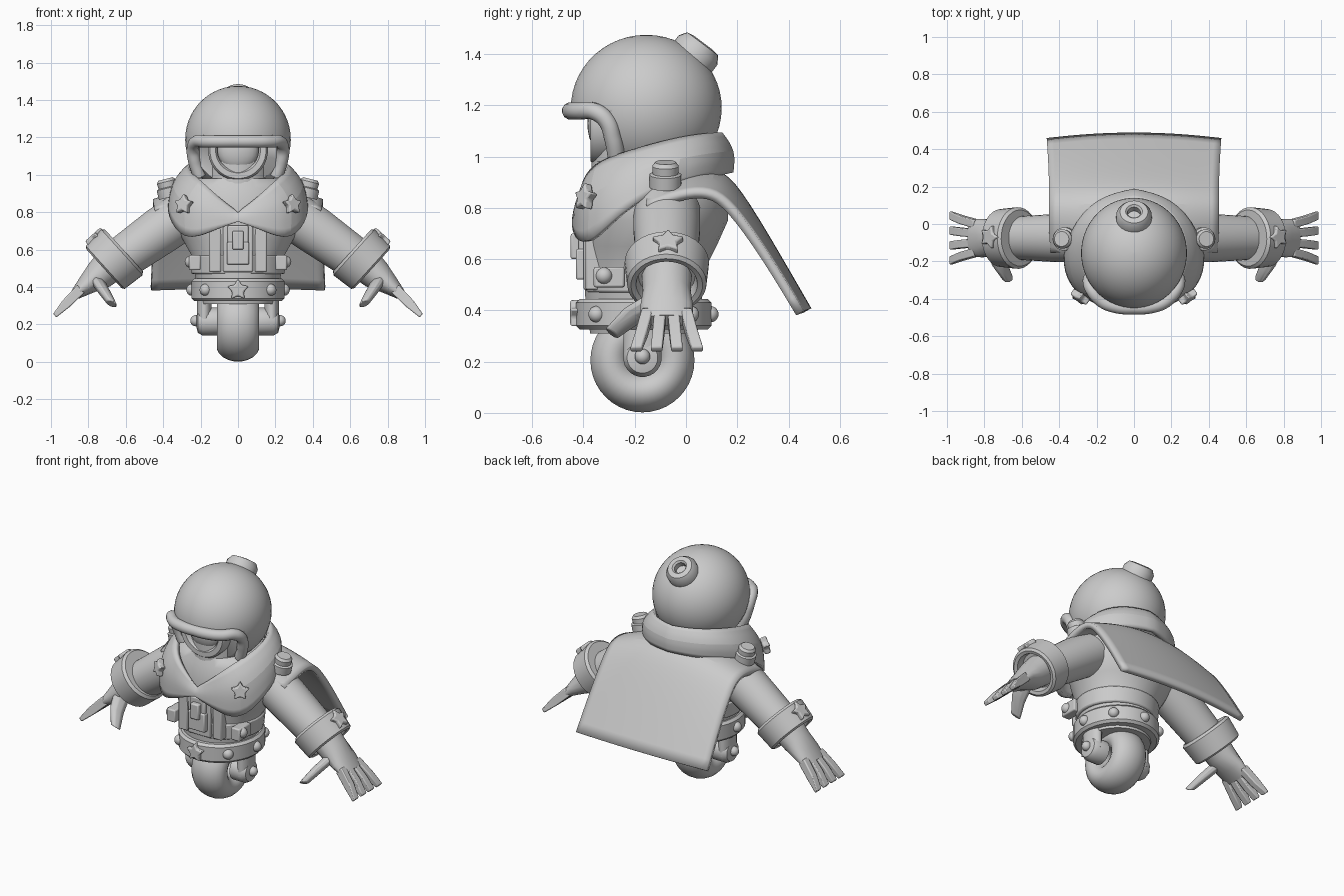
import bpy, bmesh, math
from mathutils import Vector as V

if "Cube" in bpy.data.objects:
    bpy.data.objects.remove(bpy.data.objects["Cube"])

grey = bpy.data.materials.new("plain grey")
grey.use_nodes = True
grey.diffuse_color = (0.6, 0.6, 0.6, 1)
grey.node_tree.nodes["Principled BSDF"].inputs["Base Color"].default_value = (0.6, 0.6, 0.6, 1)
X, Y, Z = V((1, 0, 0)), V((0, 1, 0)), V((0, 0, 1))


def modify(ob, kind, **settings):
    m = ob.modifiers.new(kind.lower(), kind)
    for key, value in settings.items():
        setattr(m, key, value)
    return m


def make(name, bm, bevel=0, angle=40):
    bmesh.ops.recalc_face_normals(bm, faces=bm.faces)
    me = bpy.data.meshes.new(name)
    bm.to_mesh(me)
    bm.free()
    me.materials.append(grey)
    ob = bpy.data.objects.new(name, me)
    bpy.context.collection.objects.link(ob)
    if bevel:
        modify(ob, 'BEVEL', width=bevel, segments=2, limit_method='ANGLE')
    bpy.ops.object.select_all(action='DESELECT')
    ob.select_set(True)
    bpy.context.view_layer.objects.active = ob
    bpy.ops.object.shade_smooth_by_angle(angle=math.radians(angle))
    return ob


def loft(name, rings, n=32, bevel=0, closed=False, angle=40):
    """Skin elliptical rings, each given as centre, half axis, half axis."""
    bm = bmesh.new()
    loops = []
    for c, a, b in rings:
        ts = [2 * math.pi * (i + 0.5) / n for i in range(n)]
        loops.append([bm.verts.new(V(c) + a * math.cos(t) + b * math.sin(t)) for t in ts])
    pairs = list(zip(loops, loops[1:]))
    if closed:
        pairs.append((loops[-1], loops[0]))
    for p, q in pairs:
        for i in range(n):
            bm.faces.new((p[i], p[(i + 1) % n], q[(i + 1) % n], q[i]))
    if not closed:
        bm.faces.new(loops[0])
        bm.faces.new(loops[-1])
    return make(name, bm, bevel, angle)


def upright(name, rows, **kw):
    return loft(name, [((0, y, z), X * rx, Y * ry) for z, y, rx, ry in rows], **kw)


def lathe(name, loc, axis, profile, n=24, **kw):
    """Turn (radius, height) pairs about an axis."""
    axis = V(axis).normalized()
    a = axis.orthogonal().normalized()
    b = axis.cross(a)
    return loft(name, [(V(loc) + axis * h, a * r, b * r) for r, h in profile], n, **kw)


def ball(name, loc, r, scale=(1, 1, 1), seg=24):
    bm = bmesh.new()
    bmesh.ops.create_uvsphere(bm, u_segments=seg, v_segments=seg // 2, radius=r)
    bmesh.ops.scale(bm, vec=scale, verts=bm.verts)
    bmesh.ops.translate(bm, vec=loc, verts=bm.verts)
    return make(name, bm, angle=60)


def box(name, lo, hi, bevel=0.008):
    bm = bmesh.new()
    bmesh.ops.create_cube(bm, size=1)
    lo, hi = V(lo), V(hi)
    bmesh.ops.scale(bm, vec=hi - lo, verts=bm.verts)
    bmesh.ops.translate(bm, vec=(lo + hi) / 2, verts=bm.verts)
    return make(name, bm, bevel)


def star(name, loc, normal, r):
    bm = bmesh.new()
    q = V(normal).to_track_quat('Z', 'Y')
    rim = []
    for h in (-0.02, 0.02):
        rim.append([bm.verts.new(V(loc) + q @ V((k * math.sin(t), k * math.cos(t), h)))
                    for i in range(10)
                    for t, k in [(i * math.pi / 5, r if i % 2 == 0 else r * 0.55)]])
    for i in range(10):
        j = (i + 1) % 10
        bm.faces.new((rim[0][i], rim[0][j], rim[1][j], rim[1][i]))
    bm.faces.new(rim[0])
    bm.faces.new(rim[1])
    return make(name, bm, 0.008)


def sheet(name, rows, thick, mirror=False):
    bm = bmesh.new()
    g = [[bm.verts.new(p) for p in row] for row in rows]
    for p, q in zip(g, g[1:]):
        for i in range(len(p) - 1):
            bm.faces.new((p[i], p[i + 1], q[i + 1], q[i]))
    ob = make(name, bm)
    modify(ob, 'SUBSURF', levels=2, render_levels=2, boundary_smooth='PRESERVE_CORNERS')
    if mirror:
        modify(ob, 'MIRROR', use_clip=True)
    modify(ob, 'SOLIDIFY', thickness=thick, offset=0)
    return ob


# Helmet with the face opening cut away, rim and vent
helmet = upright("helmet", [
    (1.19 + 0.285 * math.sin(t), -0.155, 0.283 * math.cos(t), 0.295 * math.cos(t))
    for t in [math.radians(-50 + 139.5 * i / 20) for i in range(21)]], n=48)
cutter = box("face_cutter", (-0.5, -0.8, 0.7), (0.5, -0.3, 1.17), 0)
cutter.hide_render = True
cutter.hide_set(True)
modify(helmet, 'BOOLEAN', object=cutter, operation='DIFFERENCE', solver='EXACT')

half = [(0.205, -0.27, 0.99), (0.232, -0.285, 1.07), (0.24, -0.31, 1.14),
        (0.225, -0.355, 1.175), (0.17, -0.415, 1.178), (0.09, -0.445, 1.178)]
path = half + [(0, -0.45, 1.178)] + [(-x, y, z) for x, y, z in reversed(half)]
curve = bpy.data.curves.new("visor_rim", 'CURVE')
curve.dimensions = '3D'
curve.bevel_depth = 0.034
curve.use_fill_caps = True
spline = curve.splines.new('BEZIER')
spline.bezier_points.add(len(path) - 1)
for bp, p in zip(spline.bezier_points, path):
    bp.co = p
    bp.handle_left_type = bp.handle_right_type = 'AUTO'
curve.materials.append(grey)
bpy.context.collection.objects.link(bpy.data.objects.new("visor_rim", curve))

lathe("helmet_vent", (0, 0.035, 1.40), (0, 0.6, 0.8),
      [(0.095, -0.03), (0.095, 0.02), (0.075, 0.05), (0.045, 0.055), (0.035, 0.045), (0.035, 0.01)])

# Face with one large eye
upright("face", [(0.8, -0.17, 0.18, 0.2), (1.18, -0.17, 0.18, 0.2)])
lathe("eye_ring", (0, -0.36, 1.13), -Y,
      [(0.16, -0.06), (0.16, 0.0), (0.15, 0.012), (0.12, 0.012), (0.11, 0), (0.11, -0.06)], n=32)
ball("eye", (0, -0.33, 1.13), 0.11, (1, 0.5, 1))

# Jacket body
upright("torso", [(0.31, -0.165, 0.2, 0.21), (0.46, -0.165, 0.23, 0.23), (0.57, -0.155, 0.25, 0.235),
                  (0.65, -0.14, 0.295, 0.26), (0.75, -0.12, 0.345, 0.285), (0.84, -0.12, 0.35, 0.285),
                  (0.93, -0.13, 0.31, 0.25), (0.98, -0.14, 0.25, 0.22)], angle=60)
upright("jacket_hem", [(0.47, -0.16, 0.25, 0.235), (0.57, -0.155, 0.258, 0.242)], bevel=0.008)
upright("belt", [(0.325, -0.165, 0.235, 0.25), (0.34, -0.165, 0.25, 0.265),
                 (0.43, -0.165, 0.25, 0.265), (0.445, -0.165, 0.235, 0.25)])
star("belt_star", (0, -0.432, 0.385), -Y, 0.06)
for k in range(1, 8):
    t = k * math.pi / 4
    ball("belt_stud", (0.245 * math.sin(t), -0.165 - 0.26 * math.cos(t), 0.385), 0.032)
box("jacket_front", (-0.08, -0.4, 0.48), (0.08, -0.2, 0.83))
box("clasp_plate", (-0.06, -0.43, 0.52), (0.06, -0.35, 0.64))
box("clasp_latch", (-0.055, -0.42, 0.6), (0.055, -0.35, 0.73))
box("clasp_tongue", (-0.03, -0.45, 0.6), (0.03, -0.4, 0.7))

# Collar with wide lapels
sheet("collar", [
    [(0, -.41, .79), (.11, -.40, .88), (.20, -.36, .97), (.265, -.2, 1.02), (.25, -.02, 1.07),
     (.14, .1, 1.085), (0, .13, 1.085)],
    [(0, -.43, .77), (.15, -.43, .81), (.30, -.39, .85), (.36, -.22, .94), (.33, 0, 1.0),
     (.19, .14, 1.02), (0, .18, 1.02)],
    [(0, -.43, .75), (.14, -.43, .70), (.28, -.385, .64), (.37, -.26, .78), (.36, -.08, .89),
     (.2, .13, .93), (0, .17, .94)]], 0.03, mirror=True)

# Cape draped over both shoulders and down the back
rows = []
for y, mid, edge, w in [(-.15, .91, .80, .44), (-.02, .95, .85, .45), (.12, .95, .86, .45),
                        (.2, .87, .81, .45), (.34, .635, .615, .455), (.475, .40, .39, .465)]:
    rows.append([(w * f, y - 0.03 * f * f * (y > 0.1), mid + (edge - mid) * f * f)
                 for f in (-1, -0.66, -0.33, 0, 0.33, 0.66, 1)])
sheet("cape", rows, 0.035)

# Wheel
loft("wheel", [((0, -0.17 + 0.122 * math.cos(t), 0.205 + 0.122 * math.sin(t)), X * 0.115,
                (Y * math.cos(t) + Z * math.sin(t)) * 0.082)
               for t in [2 * math.pi * i / 40 for i in range(40)]], n=20, closed=True, angle=60)

for s, side in ((1, "left"), (-1, "right")):
    def P(x, y, z):
        return V((s * x, y, z))

    # Fork and axle
    lathe(side + "_fork_hub", P(0.11, -0.17, 0.215), X * s,
          [(0.075, 0), (0.075, 0.08), (0.06, 0.105), (0.03, 0.112)])
    loft(side + "_fork", [(P(0.18, -0.17, z), X * 0.04, Y * 0.075) for z in (0.2, 0.34)], 16)
    ball(side + "_axle_cap", P(0.225, -0.17, 0.22), 0.03)

    # Jacket strips, pocket stud, lapel star, cape button
    box(side + "_jacket_strip", P(0.09, -0.392, 0.48), P(0.155, -0.2, 0.83))
    box(side + "_hem_tab", P(0.2, -0.36, 0.49), P(0.262, -0.24, 0.57))
    ball(side + "_hem_stud", P(0.252, -0.32, 0.535), 0.033)
    star(side + "_lapel_star", P(0.29, -0.392, 0.84), P(0.55, -0.8, 0.2), 0.058)
    lathe(side + "_cape_button", P(0.37, -0.08, 0.91), P(0.25, 0, 1),
          [(0.062, -0.03), (0.062, 0.02), (0.05, 0.025), (0.052, 0.055), (0.04, 0.07)])

    # Arm, cuff and hand
    d, v = P(0.74, 0, -0.67), P(0.67, 0, 0.74)
    loft(side + "_sleeve", [(P(x, -0.075, z), Y * r, P(0.62, 0, 0.78) * r) for x, z, r in
                            ((0.28, 0.79, 0.13), (0.4, 0.71, 0.13), (0.64, 0.54, 0.115))], angle=60)
    lathe(side + "_cuff", P(0.665, -0.075, 0.545), d,
          [(0.15, -0.075), (0.165, -0.06), (0.155, 0.06), (0.14, 0.07), (0.12, 0.065), (0.11, 0.02)], n=32)
    star(side + "_cuff_star", P(0.768, -0.07, 0.663), v, 0.065)
    loft(side + "_palm", [(P(x, -0.075, z), Y * w, v * h) for x, z, w, h in
                          ((0.66, 0.54, 0.1, 0.1), (0.74, 0.465, 0.095, 0.085),
                           (0.81, 0.41, 0.105, 0.055), (0.87, 0.36, 0.1, 0.03))], 16, angle=50)
    for k in range(4):
        f = k - 1.5
        loft(side + "_finger", [(P(x, -0.075 + f * y, z), Y * 0.032, v * h) for x, y, z, h in
                                ((0.84, 0.05, 0.39, 0.04), (0.92, 0.065, 0.31, 0.036),
                                 (0.98, 0.08, 0.247, 0.018))], 4, bevel=0.006)
    loft(side + "_thumb", [(P(x, y, z), P(0.85, 0, 0.3) * w, V((0, 0.7, -0.5)) * w)
                           for x, y, z, w in ((0.75, -0.12, 0.43, 0.055), (0.72, -0.21, 0.38, 0.05),
                                              (0.675, -0.29, 0.31, 0.036))], 8, bevel=0.006)
